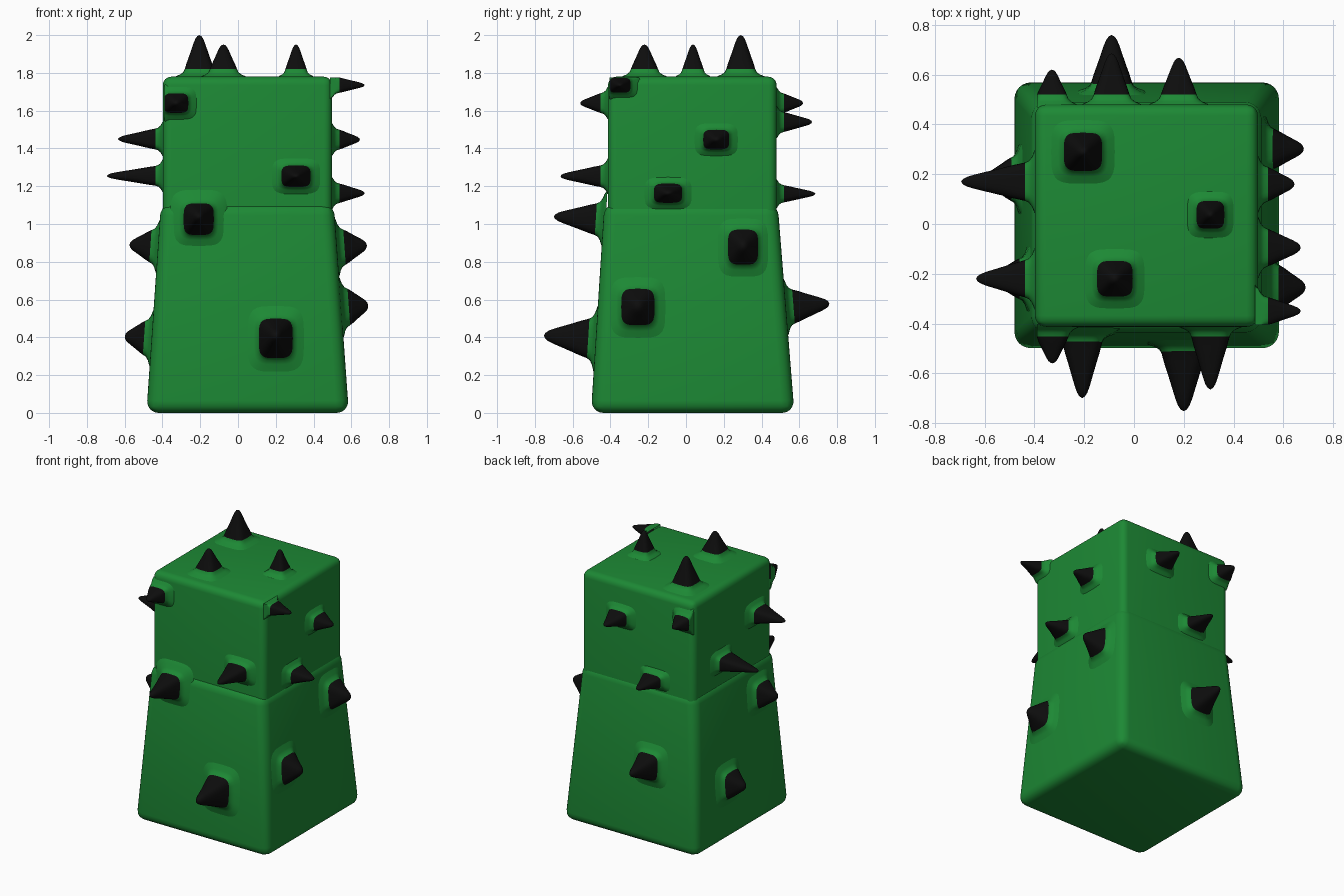
import bpy, bmesh, math
from mathutils import Vector

if "Cube" in bpy.data.objects:
    bpy.data.objects.remove(bpy.data.objects["Cube"])


def material(name, color):
    m = bpy.data.materials.new(name)
    m.diffuse_color = color
    m.use_nodes = True
    m.node_tree.nodes["Principled BSDF"].inputs["Base Color"].default_value = m.diffuse_color
    return m


GREEN = material("green", (0.012, 0.25, 0.035, 1))
BLACK = material("black", (0.004, 0.004, 0.004, 1))


def finish(bm, name, mats, angle=50):
    me = bpy.data.meshes.new(name)
    bmesh.ops.recalc_face_normals(bm, faces=bm.faces)
    bm.to_mesh(me)
    bm.free()
    ob = bpy.data.objects.new(name, me)
    bpy.context.collection.objects.link(ob)
    for m in mats:
        me.materials.append(m)
    bpy.ops.object.select_all(action='DESELECT')
    ob.select_set(True)
    bpy.context.view_layer.objects.active = ob
    bpy.ops.object.shade_smooth_by_angle(angle=math.radians(angle))
    return ob


def tapered_box(name, low, high, z0, z1, radius, keep_top, keep_bottom):
    """low/high are (x0, x1, y0, y1) at the bottom and the top."""
    bm = bmesh.new()
    rings = []
    for (x0, x1, y0, y1), z in ((low, z0), (high, z1)):
        rings.append([bm.verts.new((x, y, z)) for x, y in ((x0, y0), (x1, y0), (x1, y1), (x0, y1))])
    bm.faces.new(rings[0][::-1])
    bm.faces.new(rings[1])
    for i in range(4):
        j = (i + 1) % 4
        bm.faces.new((rings[0][i], rings[0][j], rings[1][j], rings[1][i]))

    def rounded(e):
        zs = [v.co.z for v in e.verts]
        return not ((keep_top and min(zs) == z1) or (keep_bottom and max(zs) == z0))
    bmesh.ops.bevel(bm, geom=[e for e in bm.edges if rounded(e)], offset=radius,
                    segments=6, profile=0.5, affect='EDGES')
    return finish(bm, name, [GREEN])


LOW = (-0.485, 0.587, -0.503, 0.574)
MID = (-0.408, 0.507, -0.432, 0.485)
TOP = (-0.398, 0.498, -0.413, 0.48)
SPLIT, HEIGHT = 1.11, 1.78

# Body: tapered lower half and straight upper half
tapered_box("lower_body", LOW, MID, 0, SPLIT, 0.065, True, False)
tapered_box("upper_body", TOP, TOP, 1.0, HEIGHT, 0.045, False, True)

NORMALS = {"left": (0, -1), "right": (1, 1), "front": (2, -1), "back": (3, 1)}
SKIRT = [(1.9, -0.012), (1.6, 0.003), (1.3, 0.012), (1.1, 0.024), (1.0, 0.04)]
CONE = [(0.87, 0.18), (0.7, 0.38), (0.54, 0.58), (0.38, 0.78), (0.26, 0.9), (0.14, 0.97)]
SEG = 28


def spike(name, side, a, b, ha, hb, tip):
    """a, b: centre on the face; ha, hb: half sizes of the black base; tip: reach along the face axis."""
    bounds = TOP
    if side == "top":
        base, n, u = Vector((a, b, HEIGHT)), Vector((0, 0, 1)), Vector((1, 0, 0))
        length = tip - HEIGHT
    else:
        idx, sign = NORMALS[side]
        slope = 0
        surf = TOP[idx]
        if b < SPLIT:
            t = b / SPLIT
            bounds = [p + (q - p) * t for p, q in zip(LOW, MID)]
            surf = bounds[idx]
            slope = abs(LOW[idx] - MID[idx]) / SPLIT
        if idx < 2:
            base, n = Vector((surf, a, b)), Vector((sign, 0, slope)).normalized()
        else:
            base, n = Vector((a, surf, b)), Vector((0, sign, slope)).normalized()
        u = Vector((0, 0, 1)).cross(n).normalized()
        length = abs(tip - surf)
    v = n.cross(u)
    rings = [(r, h, 0) for r, h in SKIRT]
    h0 = SKIRT[-1][1]
    rings += [(r, h0 + (length - h0) * t, t) for r, t in CONE]

    bm = bmesh.new()
    rows = []
    for r, h, t in rings:
        power = 0.5 + 0.5 * t          # rounded square turning into a circle
        row = []
        for k in range(SEG):
            c, s = math.cos(math.tau * k / SEG), math.sin(math.tau * k / SEG)
            x = math.copysign(abs(c) ** power, c) * ha * r
            y = math.copysign(abs(s) ** power, s) * hb * r
            p = base + u * x + v * y + n * h
            # keep the base inside the neighbouring faces
            if side in ("front", "back", "top"):
                p.x = min(max(p.x, bounds[0] + 0.008), bounds[1] - 0.008)
            if side in ("left", "right", "top"):
                p.y = min(max(p.y, bounds[2] + 0.008), bounds[3] - 0.008)
            if side != "top":
                p.z = min(p.z, HEIGHT - 0.004)
            row.append(bm.verts.new(p))
        rows.append(row)
    for i in range(len(rows) - 1):
        for k in range(SEG):
            j = (k + 1) % SEG
            f = bm.faces.new((rows[i][k], rows[i][j], rows[i + 1][j], rows[i + 1][k]))
            f.material_index = 0 if i < len(SKIRT) - 1 else 1
    end = bm.verts.new(base + n * length)
    for k in range(SEG):
        bm.faces.new((rows[-1][k], rows[-1][(k + 1) % SEG], end)).material_index = 1
    finish(bm, name, [GREEN, BLACK], 70)


# Spikes per face: centre, half sizes, tip coordinate
SPIKES = {
    "top": [(-0.205, 0.29, .077, .077, 2.0), (0.307, 0.037, .056, .056, 1.95), (-0.077, -0.22, .072, .072, 1.95)],
    "front": [(-0.328, 1.64, .065, .052, -0.56), (0.307, 1.253, .077, .057, -0.665),
              (-0.208, 1.023, .08, .084, -0.70), (0.2, 0.392, .09, .105, -0.753)],
    "right": [(-0.35, 1.735, .056, .04, 0.67), (0.16, 1.447, .069, .052, 0.645), (-0.095, 1.163, .075, .051, 0.67),
              (0.302, 0.875, .08, .093, 0.683), (-0.255, 0.558, .088, .097, 0.69)],
    "back": [(-0.33, 1.64, .06, .05, 0.62), (0.18, 1.54, .072, .052, 0.668),
             (-0.09, 1.16, .072, .045, 0.685), (-0.09, 0.56, .082, .09, 0.76)],
    "left": [(-0.22, 1.45, .075, .055, -0.635), (0.17, 1.255, .077, .052, -0.695),
             (-0.22, 0.88, .08, .085, -0.575), (0.18, 0.395, .085, .09, -0.60)],
}
for side, rows in SPIKES.items():
    for i, row in enumerate(rows, 1):
        spike(f"{side}_spike_{i}", side, *row)
